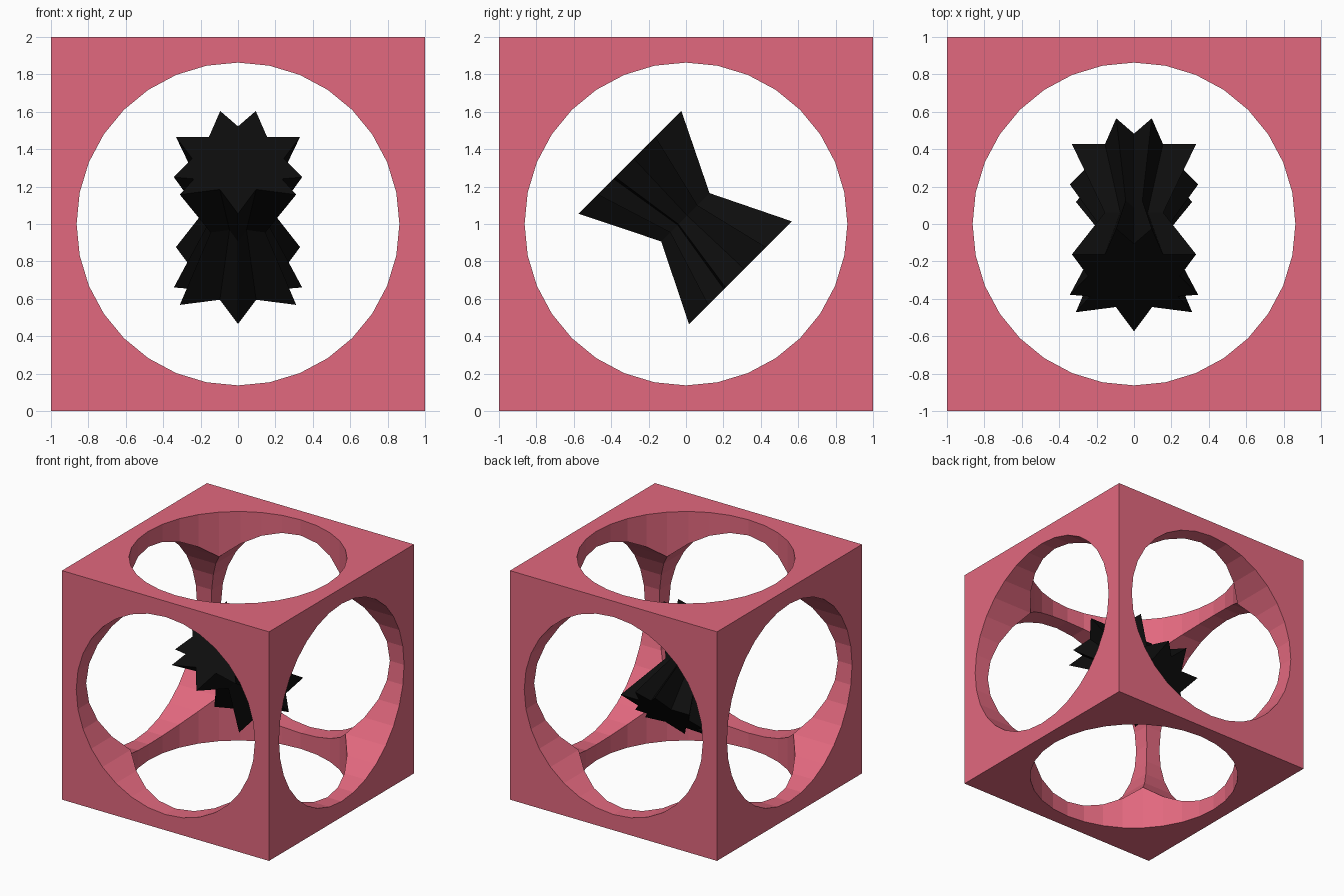
import bpy
import bmesh
from math import pi, sqrt
from mathutils import Vector

if "Cube" in bpy.data.objects:
    bpy.data.objects.remove(bpy.data.objects["Cube"])


def material(name, rgb):
    m = bpy.data.materials.new(name)
    m.diffuse_color = (*rgb, 1)
    m.use_nodes = True
    m.node_tree.nodes["Principled BSDF"].inputs["Base Color"].default_value = m.diffuse_color
    return m


pink = material("pink", (0.76, 0.14, 0.21))
black = material("black", (0.004, 0.004, 0.004))

# Cube frame, bored through along all three axes
bpy.ops.mesh.primitive_cube_add(size=2, location=(0, 0, 1))
frame = bpy.context.object
frame.name = "cube_frame"
frame.data.materials.append(pink)
for rot in [(0, 0, 0), (pi / 2, 0, 0), (0, pi / 2, 0)]:
    bpy.ops.mesh.primitive_cylinder_add(vertices=32, radius=0.863, depth=3,
                                        location=(0, 0, 1), rotation=rot)
    cutter = bpy.context.object
    cutter.data.materials.append(pink)
    bpy.context.view_layer.objects.active = frame
    mod = frame.modifiers.new("bore", 'BOOLEAN')
    mod.operation = 'DIFFERENCE'
    mod.solver = 'EXACT'
    mod.object = cutter
    bpy.ops.object.modifier_apply(modifier=mod.name)
    bpy.data.objects.remove(cutter)

# Spiky core: nine-pointed outline pinched at the waist, tilted 45 degrees
half = [(0, -.392), (.097, -.208), (.311, -.247), (.235, -.128), (.343, -.115),
        (.245, .025), (.332, .19), (.155, .19), (.095, .385), (0, .269)]
outline = half + [(-x, u) for x, u in half[-2:0:-1]]
centre = Vector((0, -0.002, 1.037))
axis = Vector((0, -1, 1)) / sqrt(2)
up = Vector((0, 1, 1)) / sqrt(2)

bm = bmesh.new()
rings = []
for dist, scale in [(-0.417, 1), (0, 0.47), (0.417, 1)]:
    rings.append([bm.verts.new(centre + axis * dist
                               + scale * (Vector((x, 0, 0)) + up * u))
                  for x, u in outline])
n = len(outline)
for a, b in zip(rings, rings[1:]):
    for i in range(n):
        j = (i + 1) % n
        bm.faces.new((a[i], a[j], b[j], b[i]))
bm.faces.new(rings[0])
bm.faces.new(rings[-1])
bmesh.ops.recalc_face_normals(bm, faces=bm.faces)
mesh = bpy.data.meshes.new("spiky_core")
bm.to_mesh(mesh)
bm.free()
mesh.materials.append(black)
core = bpy.data.objects.new("spiky_core", mesh)
bpy.context.collection.objects.link(core)
